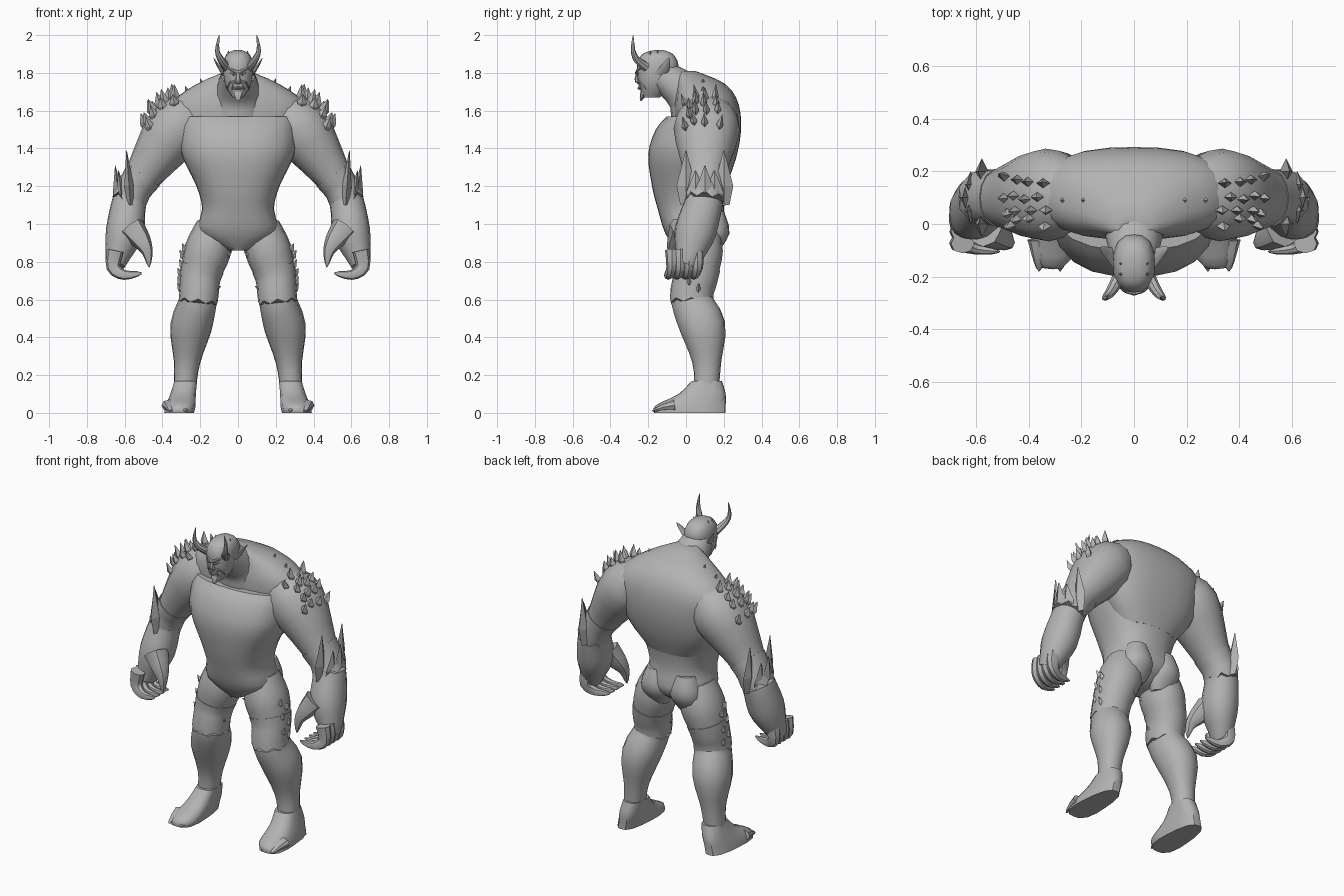
import bpy, bmesh, math, random
from mathutils import Vector

random.seed(4)
default_cube = bpy.data.objects.get("Cube")
if default_cube:
    bpy.data.objects.remove(default_cube, do_unlink=True)

grey = bpy.data.materials.new("stone_grey")
grey.use_nodes = True
grey.diffuse_color = (0.45, 0.45, 0.45, 1)
grey.node_tree.nodes["Principled BSDF"].inputs["Base Color"].default_value = grey.diffuse_color

ACROSS, DEEP, UPWARD = Vector.Fill(3), Vector.Fill(3), Vector.Fill(3)
ACROSS.x = DEEP.y = UPWARD.z = 1


def refine(rows, steps=3):
    """Fill in a smooth curve through a few rows of numbers."""
    rows = [Vector(row) for row in rows]
    result = []
    for i in range(len(rows) - 1):
        start, end = rows[i], rows[i + 1]
        before = rows[i - 1] if i else start
        after = rows[i + 2] if i + 2 < len(rows) else end
        for k in range(steps):
            t = k / steps
            pull_in = (end - before) / 2
            pull_out = (after - start) / 2
            bend = (1 - t) * pull_in - t * pull_out + (end - start) * (t + t - 1)
            result.append(start.lerp(end, t) + bend * t * (1 - t))
    return result + [rows[-1]]


def skin(name, rings, mirror, smooth):
    """Bridge rings of points into a closed skin."""
    bm = bmesh.new()
    loops = [[bm.verts.new(point) for point in ring] for ring in rings]
    for lower, upper in zip(loops, loops[1:]):
        for i in range(len(lower)):
            bm.faces.new((lower[i - 1], lower[i], upper[i], upper[i - 1]))
    bm.faces.new(loops[0])
    bm.faces.new(loops[-1])
    bmesh.ops.recalc_face_normals(bm, faces=bm.faces)
    mesh = bpy.data.meshes.new(name)
    bm.to_mesh(mesh)
    bm.free()
    mesh.materials.append(grey)
    part = bpy.data.objects.new(name, mesh)
    bpy.context.collection.objects.link(part)
    if mirror:
        part.modifiers.new("Mirror", "MIRROR").use_mirror_merge = False
    if smooth:
        bpy.ops.object.select_all(action="DESELECT")
        part.select_set(True)
        bpy.context.view_layer.objects.active = part
        bpy.ops.object.shade_smooth_by_angle(angle=math.radians(40))
    return part


def oval(centre, side, depth, sides, power):
    """Rounded-square ring spanned by two half axes."""
    ring = []
    for i in range(sides):
        angle = math.tau * i / sides
        c, s = math.cos(angle), math.sin(angle)
        scale = (abs(c) ** power + abs(s) ** power) ** (-1 / power)
        ring.append(centre + (side * c + depth * s) * scale)
    return ring


def stack(name, rows, sides=24, power=2.5, x=0, mirror=False):
    """Level slices given as height, half width, front y and back y."""
    rings = []
    for z, width, front, back in refine(rows):
        centre = Vector((x, (front + back) / 2, z))
        rings.append(oval(centre, ACROSS * width, DEEP * (back - front) / 2, sides, power))
    return skin(name, rings, mirror, True)


def tube(name, path, sides=16, depth=1.1, ref=DEEP, mirror=True, smooth=True, zigzag=0):
    """Limb along path rows of x, y, z and radius."""
    rings = []
    for i, row in enumerate(path):
        ahead, behind = path[min(i + 1, len(path) - 1)], path[max(i - 1, 0)]
        along = (Vector(ahead[:3]) - Vector(behind[:3])).normalized()
        deep = (ref - along * ref.dot(along)).normalized()
        ring = oval(Vector(row[:3]), deep.cross(along) * row[3], deep * row[3] * depth, sides, 2.2)
        if zigzag and i == len(path) - 1:
            ring = [point + along * zigzag * (k % 2) for k, point in enumerate(ring)]
        rings.append(ring)
    return skin(name, rings, mirror, smooth)


def taper(name, points, radius, depth=1, ref=DEEP, mirror=True, blunt=0.7):
    """Curved claw or horn shrinking to a point."""
    curve = refine(points)
    last = len(curve) - 1
    path = [(*point, radius * max(1 - i / last, 0.01) ** blunt) for i, point in enumerate(curve)]
    return tube(name, path, 8, depth, ref, mirror)


def spike(name, base, tip, radius, depth=1):
    """Faceted thorn, widest a third of the way up."""
    base, tip = Vector(base), Vector(tip)
    path = [(*base, radius * 0.6), (*base.lerp(tip, 0.35), radius), (*tip, radius * 0.05)]
    tube(name, path, 4, depth, smooth=False)


def cuff(name, path, zigzag):
    """Close sleeve with a jagged lower hem."""
    tube(name, [(*row[:3], row[3] + 0.004) for row in path], zigzag=zigzag)


def thorn(name, host, guide, length, radius, lift):
    """Spike rooted on the skin nearest to a guide point."""
    found, root, normal, index = host.closest_point_on_mesh(Vector(guide))
    out = (normal + UPWARD * lift).normalized()
    spike(name, root - out * 0.02, root + out * length, radius, 0.7)


# Chest and hips, then the broad back and yoke set behind the chest ledge
stack("torso", [(.86, .05, -.05, .1), (.95, .21, -.11, .21), (1.08, .19, -.15, .2),
                (1.2, .22, -.18, .21), (1.37, .3, -.2, .25), (1.5, .31, -.16, .26),
                (1.57, .31, -.1, .26)])
stack("back_and_yoke", [(1.2, .18, 0, .21), (1.33, .28, 0, .26), (1.48, .34, -.05, .29),
                        (1.63, .36, -.06, .28), (1.74, .22, -.05, .21), (1.81, .06, -.05, .05)])
stack("buttock", [(.84, .06, .08, .16), (.95, .1, .04, .23), (1.07, .06, .08, .2)],
      16, 2.2, .1, True)
tube("neck", refine([(0, .05, 1.58, .13), (0, 0, 1.69, .11), (0, -.13, 1.79, .08)]),
     ref=ACROSS, mirror=False)

# Arms with jagged forearm sleeves
arm_path = refine([(.2, .12, 1.59, .11), (.33, .11, 1.5, .16), (.5, .1, 1.26, .1),
                   (.57, .1, 1.14, .09), (.6, .05, .96, .1), (.635, .02, .84, .07),
                   (.65, 0, .78, .05)])
arm = tube("arm", arm_path)
cuff("forearm_cuff", arm_path[6:10], .03)

# Thick curled fingers and thumb
for k in range(4):
    y = .06 - .045 * k
    taper("finger", [(.65, y, .86), (.66, y, .77), (.6, y - .02, .73), (.51, y - .03, .74)],
          .045, .8, blunt=.5)
taper("thumb", [(.56, -.02, .98), (.51, -.05, .91), (.48, -.07, .85), (.47, -.08, .77)],
      .07, blunt=.8)

# Legs, thigh sleeves and feet
leg_path = refine([(.12, .06, .99, .1), (.16, .06, .86, .123), (.2, .05, .72, .105),
                   (.21, .03, .6, .1), (.25, .09, .45, .11), (.27, .11, .27, .07),
                   (.28, .11, .15, .06)])
leg = tube("leg", leg_path)
cuff("thigh_cuff", leg_path[5:10], .02)
foot = stack("foot", [(0, .07, -.17, .21), (.04, .07, -.16, .21), (.1, .065, -.04, .21),
                      (.17, .06, .03, .19)], 16, 3, .29, True)
for vertex in foot.data.vertices:
    forward = .1 - vertex.co.y
    vertex.co.x += forward * (vertex.co.x - .28) + (.1 - vertex.co.z) / 5
for x in (.28, .36):
    taper("toe", [(x, -.06, .04), (x, -.12, .03), (x, -.18, .01)], .045, .7, UPWARD)

# Head and face
stack("head", [(1.67, .03, -.23, -.14), (1.74, .07, -.25, -.07), (1.84, .08, -.26, -.04),
               (1.9, .06, -.23, -.07), (1.92, .02, -.17, -.12)], 16)
taper("brow", [(0, -.26, 1.8), (.04, -.25, 1.82), (.08, -.21, 1.84)], .011)
taper("eye", [(.02, -.26, 1.79), (.06, -.23, 1.81)], .006)
taper("nose", [(0, -.25, 1.76), (0, -.26, 1.77), (0, -.25, 1.83)], .02, mirror=False)
taper("moustache", [(0, -.25, 1.75), (.04, -.24, 1.75), (.06, -.21, 1.71)], .01)
taper("lower_lip", [(0, -.25, 1.72), (.03, -.23, 1.72), (.05, -.21, 1.74)], .008)
taper("goatee", [(0, -.21, 1.72), (0, -.23, 1.68), (0, -.24, 1.65)], .04, .6, mirror=False)
taper("horn", [(.06, -.21, 1.83), (.09, -.26, 1.87), (.11, -.28, 1.92), (.1, -.28, 2)], .025)
taper("ear", [(.07, -.13, 1.79), (.1, -.11, 1.83), (.13, -.09, 1.88)], .013, 3)
spike("tusk", (.03, -.24, 1.71), (.03, -.25, 1.75), .007)
for y in (-.15, -.19):
    spike("skull_stud", (.05, y, 1.88), (.05, y, 1.92), .01)

# Thorns scattered over the shoulders and down the thighs
bpy.context.view_layer.update()
for row in range(4):
    for column in range(4):
        shift = [random.uniform(-.025, .025) for axis in "xyz"]
        guide = Vector((.37 + .05 * row, .07 * column - .03, 1.72 - .06 * row)) + Vector(shift)
        thorn("shoulder_thorn", arm, guide, random.uniform(.05, .08), .026, 1.5)
for x in (.18, .26):
    height = 1.81 - x / 2
    spike("collar_thorn", (x, .09, height), (x + .02, .09, height + .05), .015)
for k in range(6):
    thorn("thigh_thorn", leg, (.42, .08 * (k % 2), .9 - .05 * k), .035, .02, 1.5)
for z in (.66, .84):
    thorn("inner_thigh_thorn", leg, (.05, 0, z), .02, .015, .5)

# Broad leaf-shaped blades around the outer forearm
for k in range(5):
    swing = math.sin(math.pi * k / 4)
    y = .05 * k
    spike("forearm_blade", (.57 + .06 * swing, y, 1.1),
          (.59 + .06 * swing, y, 1.39 - .08 * swing - .05 * (k % 2)), .025, 2)
